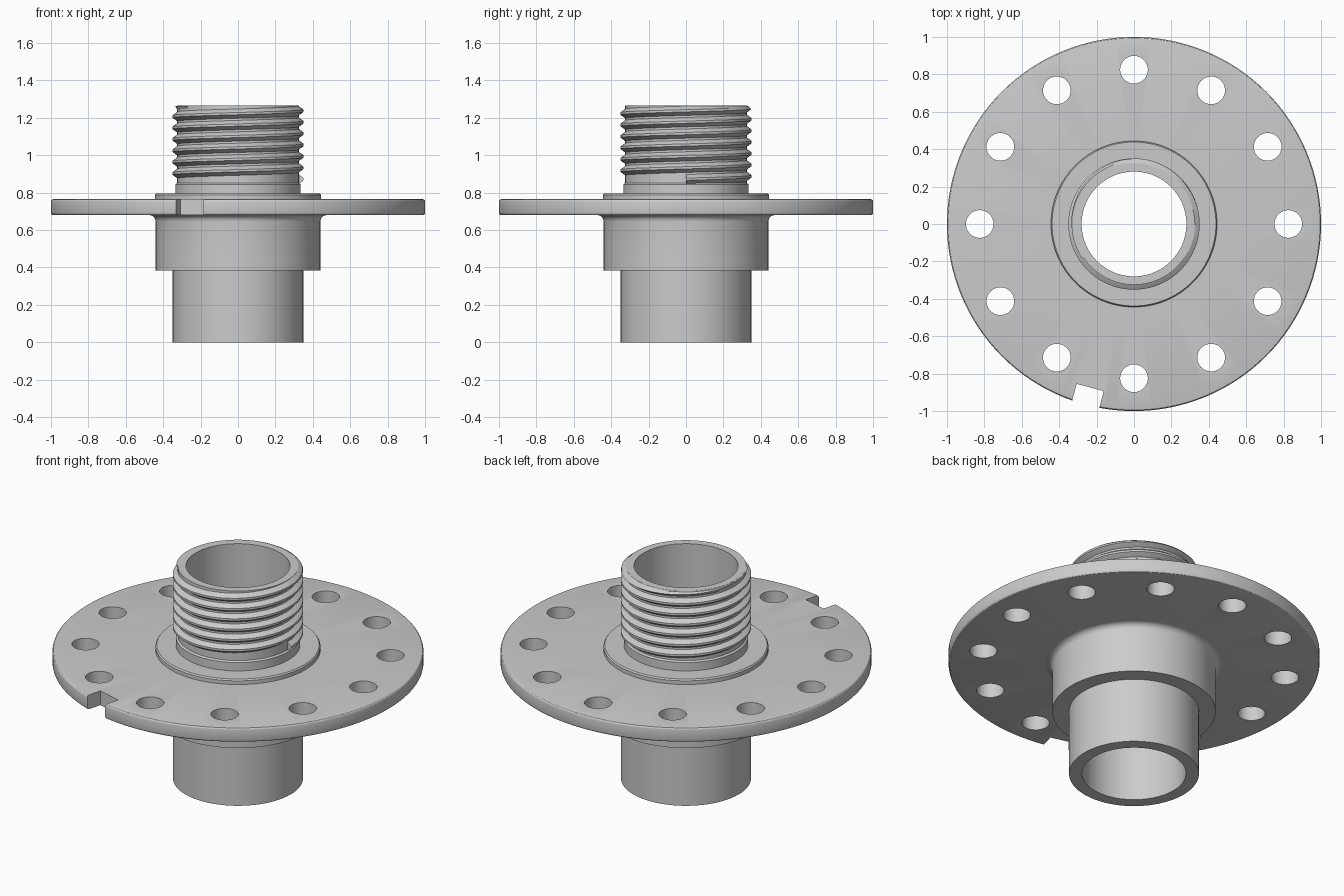
import bpy, bmesh, math
from mathutils import Matrix, Vector

if "Cube" in bpy.data.objects:
    bpy.data.objects.remove(bpy.data.objects["Cube"])

SEG = 128


def make_object(name, bm):
    bmesh.ops.recalc_face_normals(bm, faces=bm.faces)
    mesh = bpy.data.meshes.new(name)
    bm.to_mesh(mesh)
    bm.free()
    ob = bpy.data.objects.new(name, mesh)
    bpy.context.collection.objects.link(ob)
    return ob


def activate(ob):
    bpy.ops.object.select_all(action='DESELECT')
    ob.select_set(True)
    bpy.context.view_layer.objects.active = ob


def lathe(name, profile):
    """Revolve a closed (radius, z) profile around z."""
    bm = bmesh.new()
    rings = []
    for i in range(SEG):
        a = 2 * math.pi * i / SEG
        rings.append([bm.verts.new((r * math.cos(a), r * math.sin(a), z)) for r, z in profile])
    n = len(profile)
    for i in range(SEG):
        a, b = rings[i], rings[(i + 1) % SEG]
        for j in range(n):
            k = (j + 1) % n
            bm.faces.new((a[j], b[j], b[k], a[k]))
    return make_object(name, bm)


def arc(cr, cz, rad, start, end, steps):
    return [(cr + rad * math.cos(math.radians(start + (end - start) * i / steps)),
             cz + rad * math.sin(math.radians(start + (end - start) * i / steps)))
            for i in range(steps + 1)]


# Hollow hub with stepped lower tube, round flange, raised boss and threaded neck core
profile = [(0.28, 0), (0.35, 0), (0.35, 0.385), (0.44, 0.385)]
profile += arc(0.475, 0.645, 0.035, 180, 90, 6)
profile += arc(0.988, 0.692, 0.012, -90, 0, 3)
profile += arc(0.988, 0.753, 0.012, 0, 90, 3)
profile += [(0.444, 0.765), (0.444, 0.787), (0.438, 0.795), (0.335, 0.795),
            (0.335, 0.845), (0.325, 0.852), (0.325, 1.265), (0.28, 1.265)]
body = lathe("flanged_hub", profile)

# Twelve bolt holes and one rim notch
bm = bmesh.new()
for i in range(12):
    a = math.radians(30 * i)
    bmesh.ops.create_cone(bm, cap_ends=True, segments=40, radius1=0.074, radius2=0.074, depth=0.3,
                          matrix=Matrix.Translation((0.825 * math.cos(a), 0.825 * math.sin(a), 0.72)))
notch = Matrix.Rotation(math.radians(255), 4, 'Z') @ Matrix.Translation((1.005, 0, 0.72))
bmesh.ops.create_cube(bm, size=1, matrix=notch @ Matrix.Diagonal((0.2, 0.15, 0.3, 1)))
cutter = make_object("hole_and_notch_cutter", bm)
cutter.hide_render = True

mod = body.modifiers.new("holes", 'BOOLEAN')
mod.operation = 'DIFFERENCE'
mod.solver = 'EXACT'
mod.object = cutter
activate(body)
bpy.ops.object.modifier_apply(modifier=mod.name)
bpy.data.objects.remove(cutter, do_unlink=True)
bpy.ops.object.shade_smooth_by_angle(angle=math.radians(30))

# Helical thread ridge, chamfered at the top of the neck
PITCH, Z_START, Z_TOP, TURNS, STEPS = 0.061, 0.872, 1.264, 6.6, 96
section = [(0.316, -0.029), (0.325, -0.025), (0.351, -0.006),
           (0.351, 0.006), (0.325, 0.025), (0.316, 0.029)]
bm = bmesh.new()
rows = []
for i in range(int(TURNS * STEPS) + 1):
    a = 2 * math.pi * i / STEPS
    zc = Z_START + PITCH * i / STEPS
    row = []
    for r, dz in section:
        z = min(zc + dz, Z_TOP + dz * 0.01)
        r = min(r, 0.332 + (1.265 - z))
        row.append(bm.verts.new(Vector((r * math.cos(a), r * math.sin(a), z))))
    rows.append(row)
for a, b in zip(rows, rows[1:]):
    for j in range(len(section)):
        k = (j + 1) % len(section)
        bm.faces.new((a[j], b[j], b[k], a[k]))
bm.faces.new(rows[0])
bm.faces.new(rows[-1])
thread = make_object("screw_thread", bm)
activate(thread)
bpy.ops.object.shade_smooth_by_angle(angle=math.radians(25))
